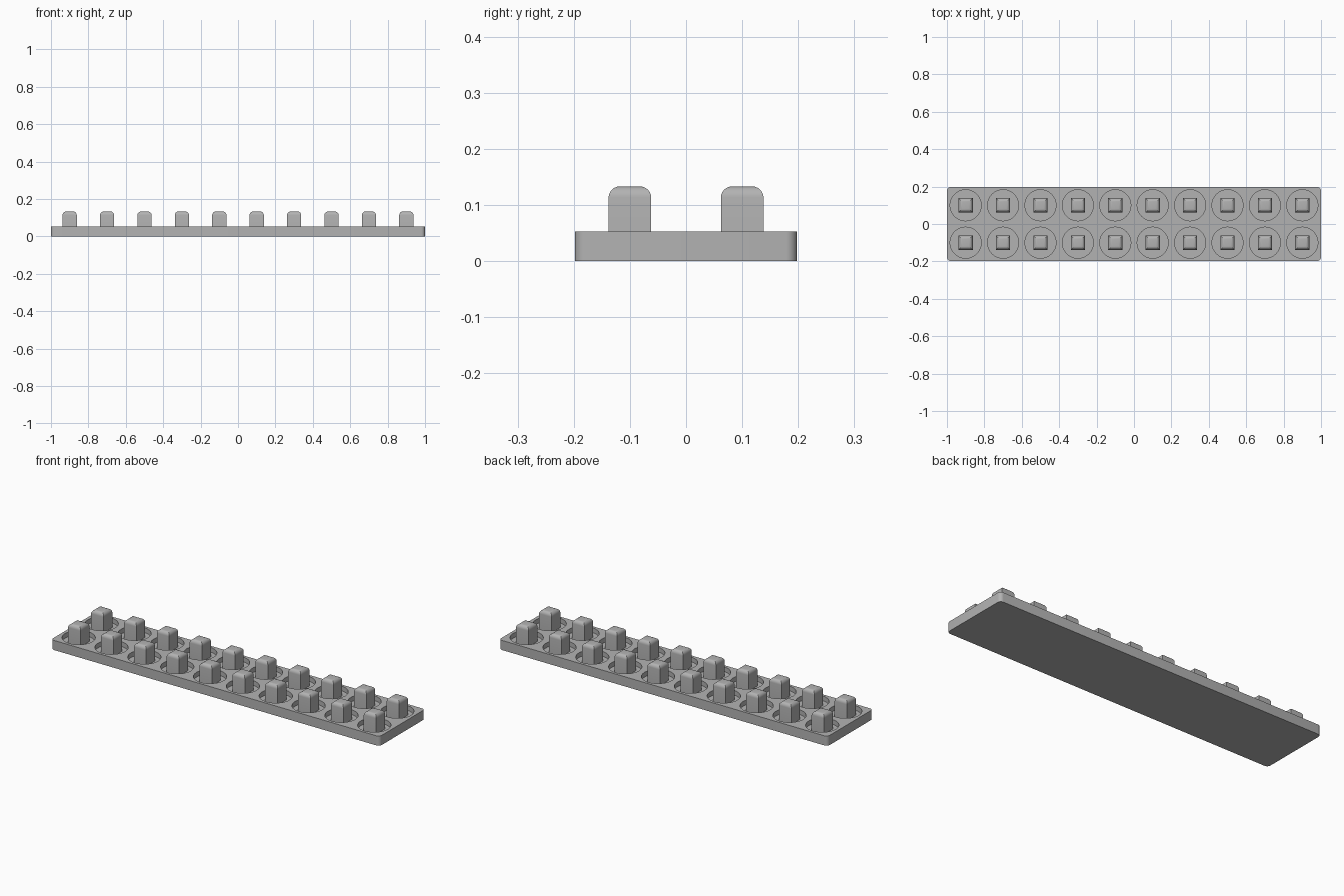
import bpy, bmesh
from mathutils import Matrix

cube = bpy.data.objects.get("Cube")
if cube:
    bpy.data.objects.remove(cube, do_unlink=True)

grey = bpy.data.materials.new("grey")
grey.use_nodes = True
colour = (0.45, 0.45, 0.45, 1)
grey.diffuse_color = colour
grey.node_tree.nodes["Principled BSDF"].inputs["Base Color"].default_value = colour

LENGTH, WIDTH, THICK = 2.0, 0.396, 0.053
FLOOR, TOP = 0.027, 0.133
POST, WELL = 0.076, 0.083
ROUND = 0.02
SPOTS = [(-0.9 + 0.2 * i, y) for y in (-0.1, 0.1) for i in range(10)]


def box(bm, size, low, high):
    """Add a box between two heights, centred on the z axis."""
    m = Matrix.Translation((0, 0, (low + high) / 2)) @ Matrix.Diagonal((*size, high - low, 1))
    bmesh.ops.create_cube(bm, size=1, matrix=m)


def finish(bm, name):
    mesh = bpy.data.meshes.new(name)
    bm.to_mesh(mesh)
    bm.free()
    mesh.materials.append(grey)
    obj = bpy.data.objects.new(name, mesh)
    bpy.context.collection.objects.link(obj)
    return obj


def smooth(obj):
    bpy.ops.object.select_all(action="DESELECT")
    obj.select_set(True)
    bpy.context.view_layer.objects.active = obj
    bpy.ops.object.shade_smooth_by_angle(angle=0.52)


# Base plate with rounded upright corners
bm = bmesh.new()
box(bm, (LENGTH, WIDTH), 0, THICK)
upright = [e for e in bm.edges if abs(e.verts[0].co.z - e.verts[1].co.z) > 0.01]
bmesh.ops.bevel(bm, geom=upright, offset=ROUND, segments=6, profile=0.5, affect="EDGES")
plate = finish(bm, "base_plate")

# Round wells sunk into the plate
bm = bmesh.new()
for x, y in SPOTS:
    bmesh.ops.create_cone(bm, cap_ends=True, segments=48, radius1=WELL, radius2=WELL,
                          depth=0.1, matrix=Matrix.Translation((x, y, FLOOR + 0.05)))
cutter = finish(bm, "well_cutter")
cutter.hide_render = True
cut = plate.modifiers.new("wells", "BOOLEAN")
cut.object = cutter
cut.operation = "DIFFERENCE"
cut.solver = "EXACT"
bpy.context.view_layer.objects.active = plate
bpy.ops.object.modifier_apply(modifier=cut.name)
bpy.data.objects.remove(cutter, do_unlink=True)
smooth(plate)

# Square posts with rounded tops, all sharing one mesh
bm = bmesh.new()
box(bm, (POST, POST), FLOOR, TOP)
rim = [e for e in bm.edges if all(v.co.z > TOP - 0.001 for v in e.verts)]
bmesh.ops.bevel(bm, geom=rim, offset=ROUND, segments=6, profile=0.5, affect="EDGES")
post = finish(bm, "post")
smooth(post)
for n, (x, y) in enumerate(SPOTS):
    obj = post if n == 0 else post.copy()
    obj.name = f"post_{n + 1}"
    obj.location = (x, y, 0)
    if n:
        bpy.context.collection.objects.link(obj)
